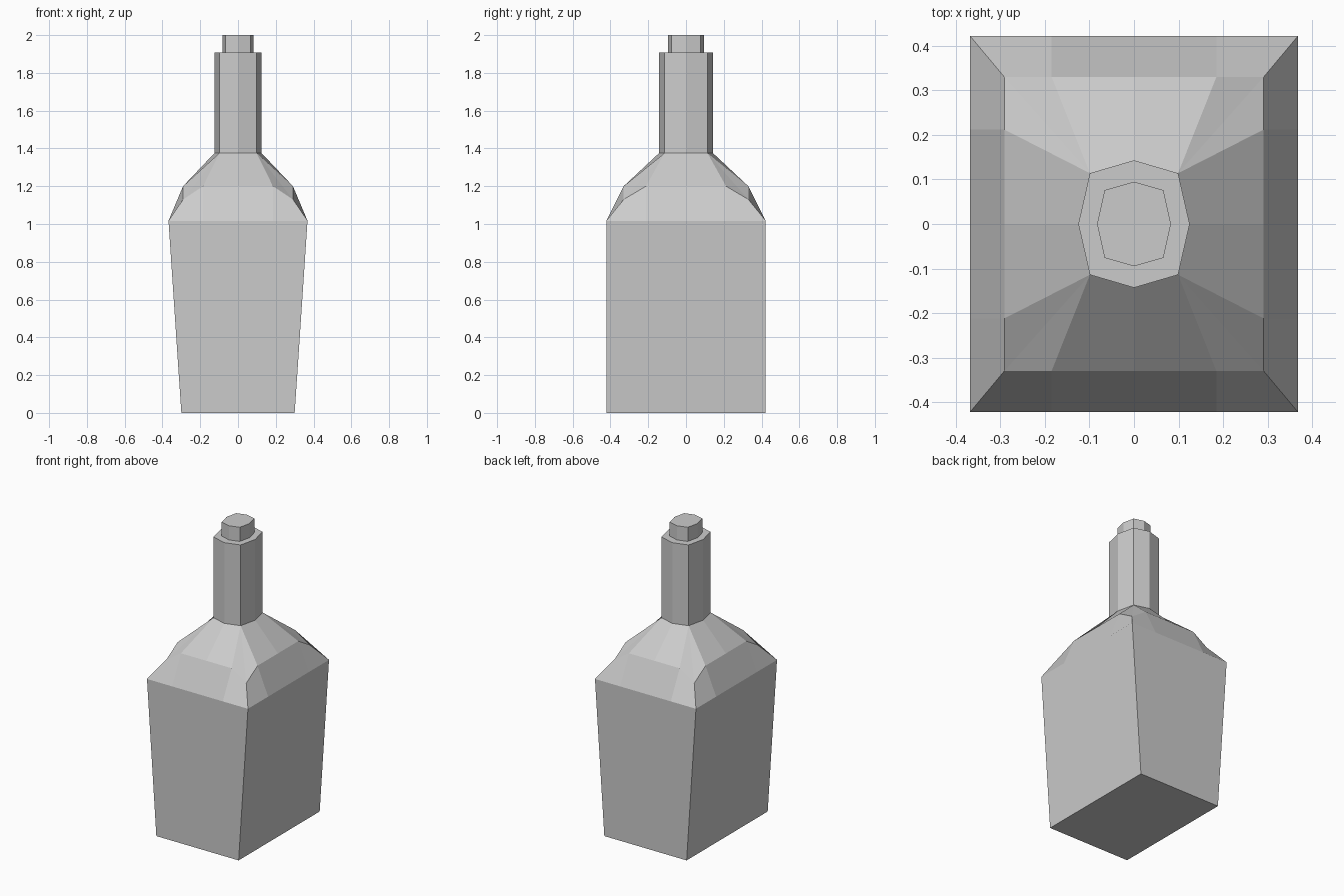
import bpy, bmesh

if "Cube" in bpy.data.objects:
    bpy.data.objects.remove(bpy.data.objects["Cube"])


def ring(q):
    """Mirror five (x, y, z) quarter points into a closed 16-point ring."""
    out = []
    for sx, sy, pts in ((1, 1, q[:4]), (-1, 1, q[:0:-1]),
                        (-1, -1, q[:4]), (1, -1, q[:0:-1])):
        out += [(sx * x, sy * y, z) for x, y, z in pts]
    return out


def box_ring(a, b, z, corner_z=None):
    """Rectangle with breaks at the bevel lines; corners can drop lower."""
    cz = z if corner_z is None else corner_z
    return ring([(a, 0, z), (a, 0.212, z), (a, b, cz), (0.185, b, z), (0, b, z)])


def oct_ring(a, b, cx, cy, z):
    """Octagon whose diagonal points are tripled to match the box rings."""
    return ring([(a, 0, z)] + [(cx, cy, z)] * 3 + [(0, b, z)])


def loft(name, rings, bottom=False, top=False):
    bm = bmesh.new()
    rows = [[bm.verts.new(p) for p in r] for r in rings]
    for lo, hi in zip(rows, rows[1:]):
        for j in range(16):
            k = (j + 1) % 16
            bm.faces.new((lo[j], lo[k], hi[k], hi[j]))
    if bottom:
        bm.faces.new(rows[0][::-1])
    if top:
        bm.faces.new(rows[-1])
    bmesh.ops.remove_doubles(bm, verts=bm.verts[:], dist=1e-4)
    mesh = bpy.data.meshes.new(name)
    bm.to_mesh(mesh)
    bm.free()
    ob = bpy.data.objects.new(name, mesh)
    bpy.context.collection.objects.link(ob)
    return ob


neck = (0.125, 0.143, 0.099, 0.114)
plug = (0.083, 0.095, 0.066, 0.076)

# tapered body, faceted shoulder, neck and lip
loft("bottle", [
    box_ring(0.30, 0.422, 0),
    box_ring(0.368, 0.422, 1.017),
    box_ring(0.291, 0.33, 1.2, 1.13),
    oct_ring(*neck, 1.375),
    oct_ring(*neck, 1.907),
    oct_ring(*plug, 1.907),
], bottom=True)

# stopper on top of the neck
loft("stopper", [oct_ring(*plug, 1.907), oct_ring(*plug, 2.0)], top=True)
